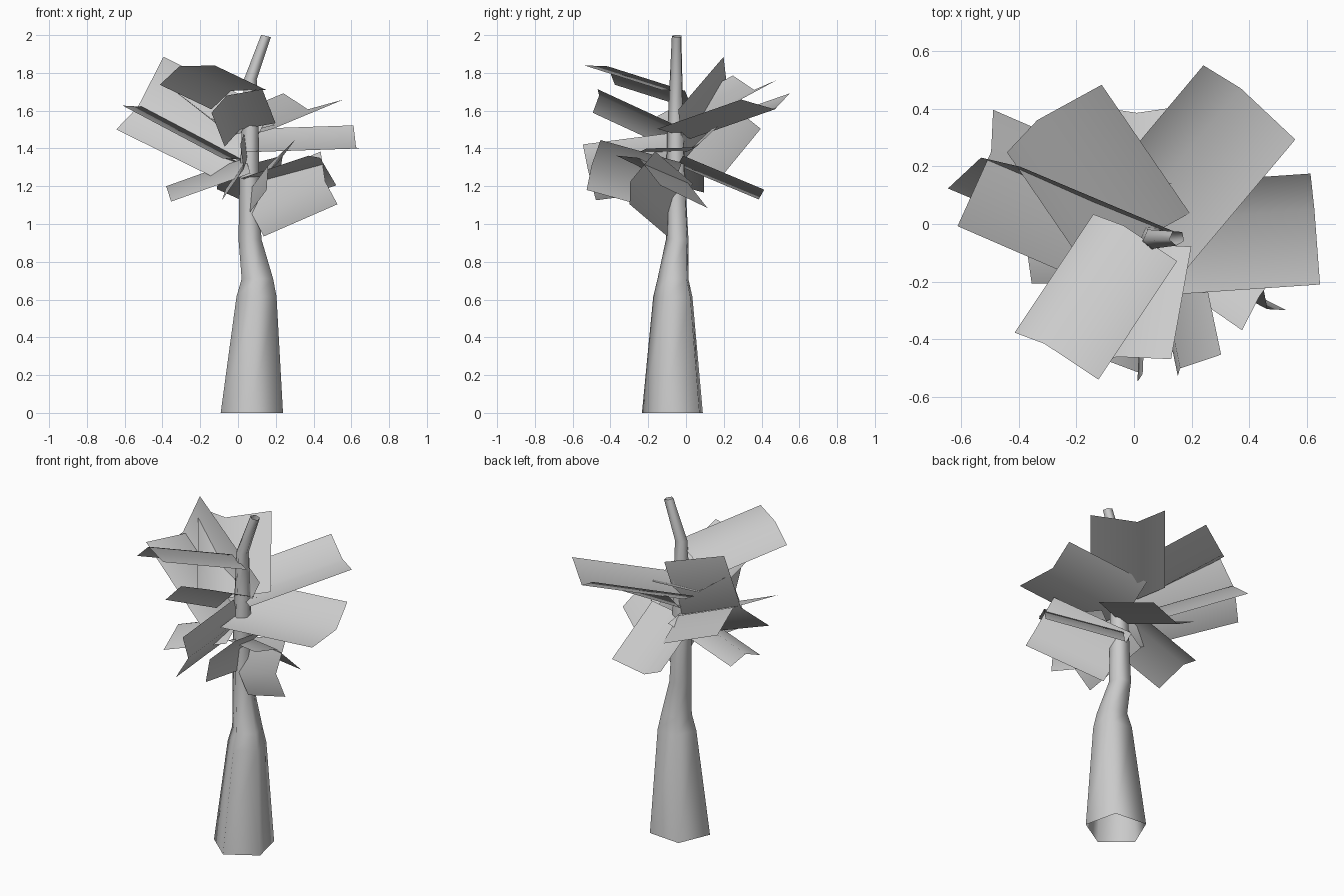
import bpy, math
from mathutils import Vector, Matrix

if "Cube" in bpy.data.objects:
    bpy.data.objects.remove(bpy.data.objects["Cube"])

FOLD = math.radians(42)


def make(name, verts, faces, angle):
    me = bpy.data.meshes.new(name)
    me.from_pydata([tuple(v) for v in verts], [], faces)
    me.update()
    ob = bpy.data.objects.new(name, me)
    bpy.context.collection.objects.link(ob)
    bpy.ops.object.select_all(action='DESELECT')
    ob.select_set(True)
    bpy.context.view_layer.objects.active = ob
    bpy.ops.object.shade_smooth_by_angle(angle=math.radians(angle))
    return ob


# Trunk: open five-sided tube, rings as (x, y, z, radius)
rings = [(0.078, -0.060, 0.0, 0.174), (0.101, -0.062, 0.615, 0.112),
         (0.105, -0.063, 0.71, 0.088), (0.065, -0.042, 0.92, 0.064),
         (0.062, -0.05, 1.2, 0.056), (0.066, -0.052, 1.5, 0.047),
         (0.066, -0.05, 1.765, 0.036), (0.149, -0.048, 1.995, 0.027)]
N = 5
verts, faces = [], []
for i, (x, y, z, r) in enumerate(rings):
    # the tip ring leans with the bend
    lean = -0.25 if i == len(rings) - 1 else 0.0
    for k in range(N):
        a = math.radians(193 + 360 / N * k)
        verts.append((x + r * math.cos(a), y + r * math.sin(a),
                      z + lean * r * math.cos(a)))
for i in range(len(rings) - 1):
    for k in range(N):
        k2 = (k + 1) % N
        faces.append((i * N + k, i * N + k2, (i + 1) * N + k2, (i + 1) * N + k))
make("trunk", verts, faces, 80)


# Leaf: two flat panels folded along a crease, one wider than the other
def leaf(name, tip, span, wide):
    """tip: crease end; span: vector tip to root; wide: direction of wide panel"""
    tip, span, wide = Vector(tip), Vector(span), Vector(wide)
    size = span.length
    axis = -span.normalized()
    flat = (wide - axis * wide.dot(axis)).normalized()
    narrow = Matrix.Rotation(FOLD, 3, axis) @ -flat
    # keep the slanted tip edge seen on the outer corners
    skew = axis * wide.dot(axis) * 0.5
    w = flat * size * 0.44 + skew
    n = narrow * size * 0.29 - skew * 0.6
    row = [tip + w, tip, tip + n]
    make(name, row + [p + span for p in row],
         [(0, 1, 4, 3), (1, 2, 5, 4)], 50)


leaves = {
    "leaf_top_front": ((-.31, -.415, 1.835), (.273, .41, -.13), (.194, -.13, .005)),
    "leaf_back_right": ((.37, .47, 1.607), (-.373, -.444, -.155), (.193, -.182, .053)),
    "leaf_back_left": ((-.335, .36, 1.71), (.305, -.445, -.24), (.24, .13, .056)),
    "leaf_left_steep": ((-.53, .23, 1.62), (.57, -.24, -.28), (.14, -.035, .24)),
    "leaf_left_flat": ((-.495, .25, 1.62), (.53, -.23, -.28), (-.12, -.25, .01)),
    "leaf_right": ((.625, .05, 1.405), (-.59, -.04, -.02), (.022, -.27, -.005)),
    "leaf_front_upper": ((-.06, -.46, 1.68), (.07, .39, -.18), (.19, 0, .03)),
    "leaf_front_mid": ((.16, -.50, 1.31), (-.09, .43, -.12), (.146, .03, .14)),
    "leaf_front_lower": ((.03, -.52, 1.29), (.02, .46, .06), (-.116, .06, -.165)),
    "leaf_low_left": ((-.38, -.03, 1.20), (.42, 0, .15), (.02, -.16, -.075)),
    "leaf_low_back": ((.01, .385, 1.13), (.03, -.43, .18), (.18, .02, .05)),
    "leaf_low_right": ((.462, -.295, 1.225), (-.39, .2, -.17), (-.04, .138, .15)),
    "leaf_front_right": ((.435, -.25, 1.35), (-.36, .25, -.12), (.08, .15, -.18)),
}
for name, args in leaves.items():
    leaf(name, *args)
